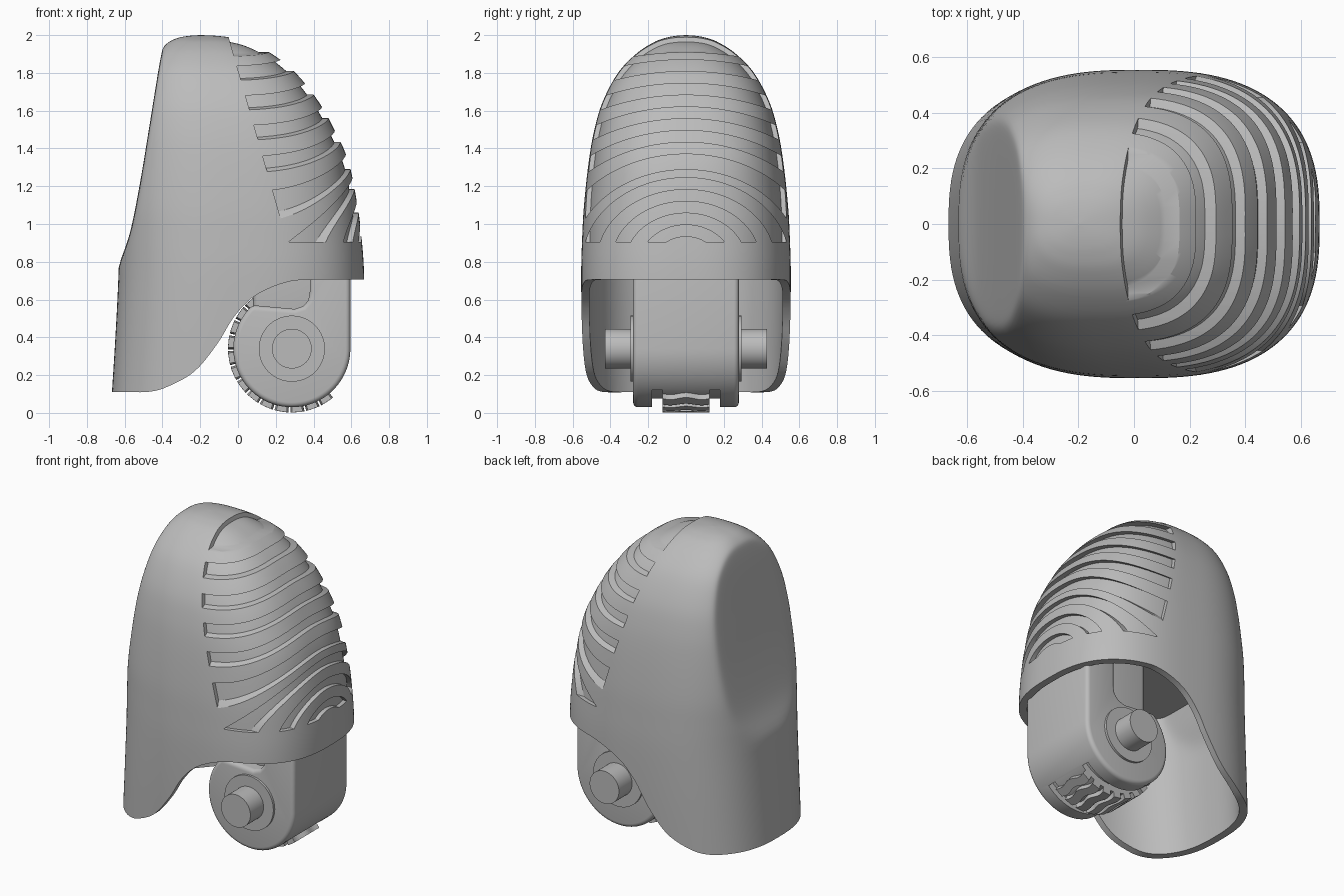
import bpy, bmesh, math
from math import cos, sin, pi, radians

cube = bpy.data.objects.get("Cube")
if cube:
    bpy.data.objects.remove(cube, do_unlink=True)

grey = bpy.data.materials.new("plain_grey")
grey.use_nodes = True
grey.diffuse_color = (0.5, 0.5, 0.5, 1)
for node in grey.node_tree.nodes:
    if node.type == 'BSDF_PRINCIPLED':
        node.inputs["Base Color"].default_value = (0.5, 0.5, 0.5, 1)


def make(name, *lofts):
    """Object from closed lofts, each a list of vertex rings capped at both ends."""
    bm = bmesh.new()
    for rings in lofts:
        rows = [[bm.verts.new(p) for p in ring] for ring in rings]
        n = len(rows[0])
        for a, b in zip(rows, rows[1:]):
            for i in range(n):
                j = (i + 1) % n
                bm.faces.new((a[i], a[j], b[j], b[i]))
        bm.faces.new(rows[0][::-1])
        bm.faces.new(rows[-1])
    bmesh.ops.remove_doubles(bm, verts=bm.verts[:], dist=0.0001)
    bmesh.ops.recalc_face_normals(bm, faces=bm.faces[:])
    mesh = bpy.data.meshes.new(name)
    bm.to_mesh(mesh)
    bm.free()
    mesh.materials.append(grey)
    obj = bpy.data.objects.new(name, mesh)
    bpy.context.collection.objects.link(obj)
    return obj


def prism(pts, half):
    """Profile in x and z, extruded across y."""
    return [[(x, y, z) for x, z in pts] for y in (-half, half)]


def activate(obj):
    bpy.ops.object.select_all(action='DESELECT')
    obj.select_set(True)
    bpy.context.view_layer.objects.active = obj


def subtract(obj, cutter):
    activate(obj)
    mod = obj.modifiers.new("cut", 'BOOLEAN')
    mod.operation = 'DIFFERENCE'
    mod.solver = 'EXACT'
    mod.object = cutter
    bpy.ops.object.modifier_apply(modifier=mod.name)
    bpy.data.objects.remove(cutter, do_unlink=True)


def bevel(obj, width):
    activate(obj)
    mod = obj.modifiers.new("round", 'BEVEL')
    mod.width = width
    mod.segments = 4
    mod.limit_method = 'ANGLE'
    mod.angle_limit = radians(40)
    bpy.ops.object.modifier_apply(modifier=mod.name)


def smooth(obj, angle=30):
    activate(obj)
    bpy.ops.object.shade_smooth_by_angle(angle=radians(angle))


def spline(keys, steps):
    """Catmull-Rom curve through tuples of any size."""
    out = []
    for i in range(len(keys) - 1):
        a, b, c, d = (keys[max(0, min(len(keys) - 1, k))] for k in range(i - 1, i + 3))
        for s in range(steps):
            t = s / steps
            out.append(tuple(q + 0.5 * t * (r - p + t * (2 * p - 5 * q + 4 * r - e
                       + t * (3 * (q - r) + e - p))) for p, q, r, e in zip(a, b, c, d)))
    return out + [keys[-1]]


# Dome sections: height, back end, front end, half width
DOME = [(0, -.675, .67, .535), (.4, -.65, .67, .55), (.72, -.635, .668, .555),
        (.92, -.635, .655, .55), (1.1, -.635, .632, .54), (1.33, -.62, .585, .515),
        (1.5, -.6, .51, .485), (1.65, -.57, .425, .44), (1.8, -.52, .305, .36),
        (1.9, -.45, .18, .265), (1.96, -.375, .06, .175), (1.985, -.32, -.03, .11),
        (1.996, -.26, -.11, .055), (2, -.2, -.2, 0)]
# Scooped side: height, x of the cut
SCOOP = spline([(0, -.9), (.7, -.71), (.8, -.635), (.95, -.575), (1.2, -.523),
                (1.5, -.473), (1.8, -.425), (1.95, -.4), (2.1, -.38)], 4)


def scoop_x(z):
    for (z0, x0), (z1, x1) in zip(SCOOP, SCOOP[1:]):
        if z <= z1:
            return x0 + (x1 - x0) * (z - z0) / (z1 - z0)


def dome(inset, top=3):
    rings = []
    power = 2 / 2.65
    for z, lo, hi, w in spline(DOME, 5):
        if z > top:
            break
        c, a, w = (lo + hi) / 2, (hi - lo) / 2 * (1 - inset / .6), w * (1 - inset / .55)
        ring = []
        for i in range(128):
            t = 2 * pi * i / 128
            x = c + a * math.copysign(abs(cos(t)) ** power, cos(t))
            y = w * math.copysign(abs(sin(t)) ** power, sin(t))
            # soft-edged flattening against the scoop
            cut = scoop_x(z) + inset
            x = (x + cut + math.hypot(x - cut, .022)) / 2 if x < -.2 else x
            ring.append((x, y, z - inset))
        rings.append(ring)
    return rings


# Concentric curved grooves on the ribbed side, starting at a slanted border
def groove(inner, outer):
    rings = []
    for i in range(65):
        ring = []
        for r, far in ((inner, 0), (outer, 0), (outer, 1), (inner, 1)):
            start = math.asin(.105 / r)
            t = start + (pi - 2 * start) * i / 64
            z = .8 + r * sin(t)
            ring.append((1 if far else .26 - .287 * (z - .91), 1.23 * r * cos(t), z))
        rings.append(ring)
    return rings


centres = [.165 + .125 * k for k in range(8)]
grooves = make("groove_cutter", *[groove(c - (.05 if k == 3 else .03), c + .03)
                                  for k, c in enumerate(centres)], groove(1.11, 1.45))
subtract(grooves, make("core_cutter", dome(.023)))

# Outer shell with grooves, hollow inside and curved lower edge
shell = make("shell", dome(0))
subtract(shell, grooves)
subtract(shell, make("hollow_cutter", dome(.042, 1.08)))
edge = spline([(-.8, .11), (-.6, .11), (-.47, .112), (-.37, .14), (-.23, .22), (-.11, .365),
               (-.02, .51), (.09, .62), (.25, .69), (.4, .705), (.8, .705)], 5)
subtract(shell, make("edge_cutter", prism(edge + [(.8, -.5), (-.8, -.5)], 1)))
smooth(shell)

# Wheel housing
CX, CZ = .285, .34


def arc(radius, start, end, count):
    return [(CX + radius * cos(radians(start + (end - start) * i / count)),
             CZ + radius * sin(radians(start + (end - start) * i / count)))
            for i in range(count + 1)]


profile = arc(.31, 360, 132, 48) + [(.3, .55), (.345, .565), (.372, .595), (.38, .64),
                                    (.38, .88), (.595, .88)]
housing = make("wheel_housing", prism(profile, .28))
bevel(housing, .035)
slot = arc(.265, 130, 315, 36) + arc(.5, 315, 130, 36)
subtract(housing, make("slot_cutter", prism(slot, .18)))
smooth(housing)

neck = make("housing_neck", prism([(.08, .48), (.5, .48), (.5, 1.02), (.08, 1.02)], .2))
bevel(neck, .03)
smooth(neck)


# Wheel, hub discs and axle
def disc(name, radius, half):
    pts = arc(radius, 0, 360, 64)[:-1]
    smooth(make(name, prism(pts, half)))


disc("wheel", .305, .125)
disc("hub_disc", .175, .295)
disc("axle", .105, .43)


# Wavy tread lugs on the exposed part of the wheel
def lug(angle):
    ys = [-.125 + .25 * i / 12 for i in range(13)]
    outline = [(y, side * 4.8 + 1.6 * cos(y / .125 * 1.5 * pi))
               for side, row in ((-1, ys), (1, ys[::-1])) for y in row]
    return [[(CX + r * cos(radians(angle + d)), y, CZ + r * sin(radians(angle + d)))
             for y, d in outline] for r in (.285, .338)]


tread = make("tread_lugs", *[lug(131 + 14.4 * k) for k in range(13)])
smooth(tread)
bpy.ops.object.select_all(action='DESELECT')
